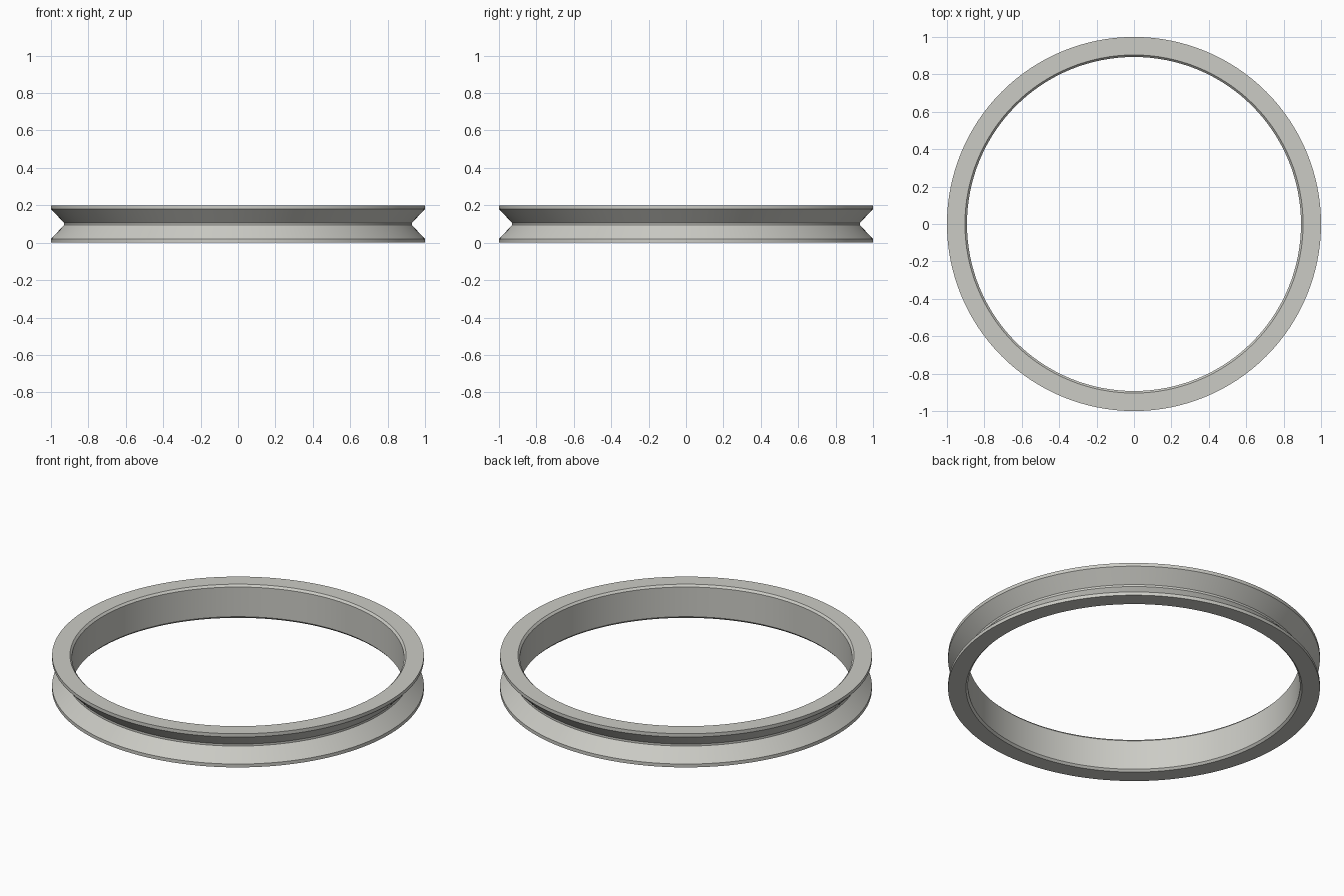
import bpy, bmesh, math

if "Cube" in bpy.data.objects:
    bpy.data.objects.remove(bpy.data.objects["Cube"])

SEGMENTS = 128

# Ring cross-section (radius, height): V-grooved outside, chamfered bore
lower_half = [(0.893, 0.012), (0.904, 0.0), (1.0, 0.0), (1.0, 0.02), (0.93, 0.094)]
profile = lower_half + [(r, 0.2 - z) for r, z in reversed(lower_half)]

metal = bpy.data.materials.new("light warm grey")
metal.diffuse_color = (0.6, 0.6, 0.56, 1)
metal.use_nodes = True
metal.node_tree.nodes["Principled BSDF"].inputs["Base Color"].default_value = metal.diffuse_color

# Spin the profile into a closed ring
bm = bmesh.new()
rings = []
for i in range(SEGMENTS):
    a = 2 * math.pi * i / SEGMENTS
    rings.append([bm.verts.new((r * math.cos(a), r * math.sin(a), z)) for r, z in profile])
n = len(profile)
for i in range(SEGMENTS):
    here, there = rings[i], rings[(i + 1) % SEGMENTS]
    for j in range(n):
        k = (j + 1) % n
        bm.faces.new((here[j], there[j], there[k], here[k]))
bmesh.ops.recalc_face_normals(bm, faces=bm.faces)

mesh = bpy.data.meshes.new("grooved_ring")
bm.to_mesh(mesh)
bm.free()
mesh.materials.append(metal)
ring = bpy.data.objects.new("grooved_ring", mesh)
bpy.context.collection.objects.link(ring)

# Smooth around the ring, crisp at the profile corners
bpy.context.view_layer.objects.active = ring
ring.select_set(True)
bpy.ops.object.shade_smooth_by_angle(angle=math.radians(25))
